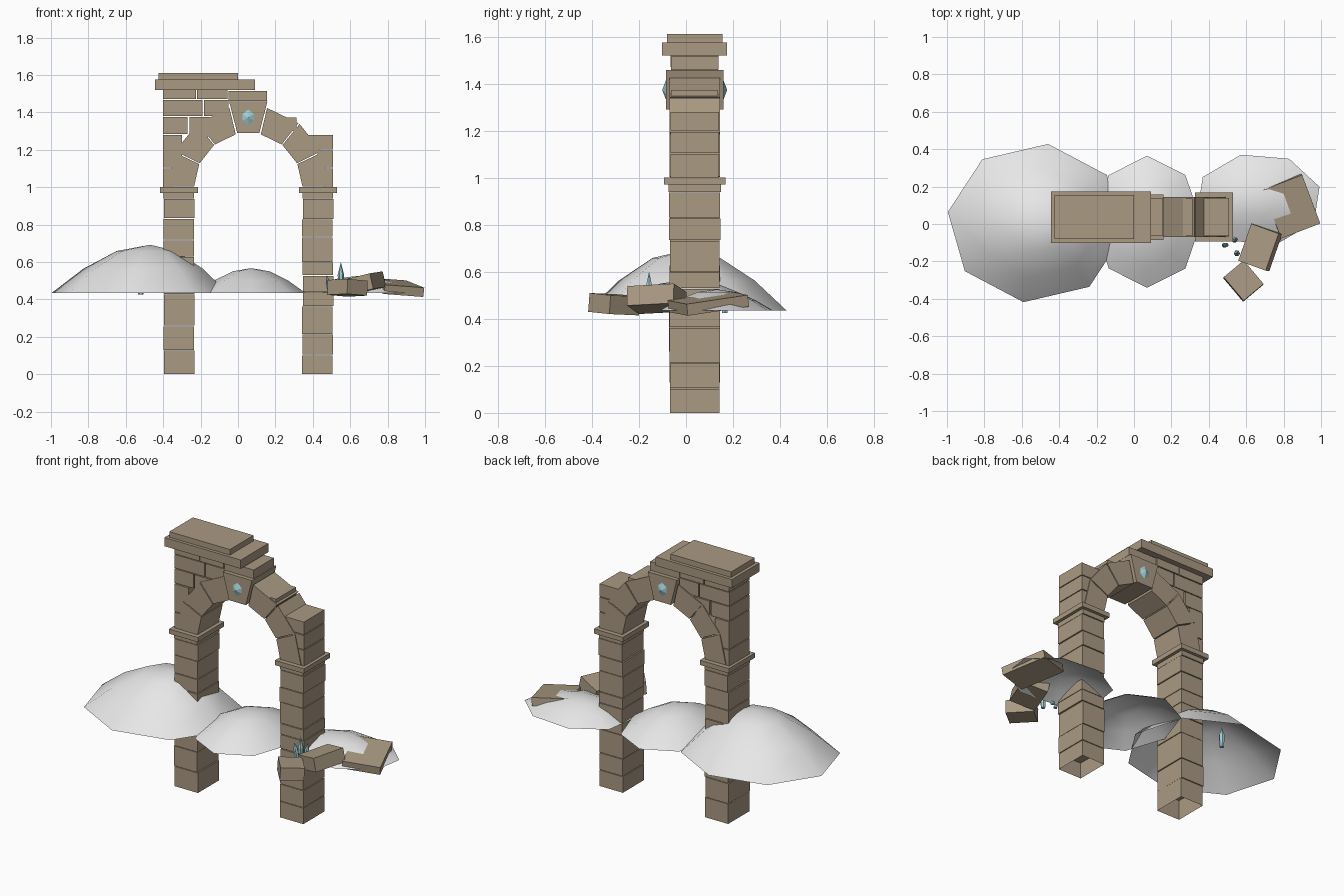
import bpy, bmesh, math, random
from mathutils import Matrix, Euler, Vector

random.seed(4)
cube = bpy.data.objects.get("Cube")
if cube:
    bpy.data.objects.remove(cube)


def material(name, rgb):
    m = bpy.data.materials.new(name)
    m.use_nodes = True
    m.diffuse_color = (*rgb, 1)
    m.node_tree.nodes["Principled BSDF"].inputs["Base Color"].default_value = (*rgb, 1)
    return m


STONE = material("sandstone", (0.40, 0.32, 0.225))
SAND = material("pale sand", (0.80, 0.80, 0.80))
CRYSTAL = material("ice blue crystal", (0.36, 0.62, 0.68))

YC = 0.037         # middle of the wall thickness
HALF = 0.107       # half the wall thickness
CX, SPRING = 0.055, 1.0   # arch centre
R_IN, R_OUT = 0.29, 0.435


def finish(bm, name, mat, smooth=False):
    bmesh.ops.recalc_face_normals(bm, faces=bm.faces)
    me = bpy.data.meshes.new(name)
    bm.to_mesh(me)
    bm.free()
    me.materials.append(mat)
    for p in me.polygons:
        p.use_smooth = smooth
    ob = bpy.data.objects.new(name, me)
    bpy.context.collection.objects.link(ob)
    return ob


def prism(bm, outline, half):
    """Extrude an x-z outline through the wall thickness."""
    front = [bm.verts.new((x, YC - half, z)) for x, z in outline]
    back = [bm.verts.new((x, YC + half, z)) for x, z in outline]
    n = len(outline)
    bm.faces.new(front)
    bm.faces.new(back[::-1])
    return [bm.faces.new((front[i], back[i], back[(i + 1) % n], front[(i + 1) % n]))
            for i in range(n)]


def block(bm, x0, x1, z0, z1, half=HALF):
    return prism(bm, [(x0, z0), (x1, z0), (x1, z1), (x0, z1)], half)


# Pillars of stacked blocks, each with a stepped capital
def pillar(name, x0, x1, joints):
    bm = bmesh.new()
    for i, (a, b) in enumerate(zip(joints, joints[1:])):
        j = random.uniform(-0.004, 0.004)
        sides = block(bm, x0 + j, x1 + j, a, b - 0.004, HALF + random.uniform(-0.002, 0.002))
        if i == 0:
            bmesh.ops.delete(bm, geom=[sides[0]], context='FACES_ONLY')
    block(bm, x0, x1, joints[-1], 0.97, HALF + 0.004)
    block(bm, x0 - 0.02, x1 + 0.02, 0.97, SPRING, 0.131)
    finish(bm, name, STONE)


pillar("left_pillar", 0.345, 0.508, [0, 0.105, 0.215, 0.365, 0.44, 0.53, 0.60, 0.735, 0.83, 0.94])
pillar("right_pillar", -0.398, -0.235, [0, 0.13, 0.26, 0.43, 0.54, 0.63, 0.72, 0.835, 0.94])

# Ring of wedge stones with a taller keystone
def polar(r, a):
    return CX + r * math.cos(a), SPRING + r * math.sin(a)


bm = bmesh.new()
for i in (0, 1, 2, 4, 5, 6):
    a, b = (math.pi * k / 7 for k in (i + 0.02, i + 0.98))
    prism(bm, [polar(R_IN, a), polar(R_OUT, a), polar(R_OUT, b), polar(R_IN, b)], HALF)
finish(bm, "arch_stones", STONE)

bm = bmesh.new()
prism(bm, [(CX - 0.059, 1.29), (CX + 0.059, 1.29), (CX + 0.102, 1.457), (CX - 0.102, 1.457)], 0.122)
finish(bm, "keystone", STONE)

# Wall blocks around the arch: x0, x1, z0, z1
WALL = [(-0.40, -0.355, 1.0, 1.10), (-0.40, -0.30, 1.105, 1.28),
        (-0.40, -0.27, 1.285, 1.375), (-0.26, -0.15, 1.27, 1.375),
        (-0.40, -0.19, 1.38, 1.465), (-0.183, -0.05, 1.38, 1.465),
        (-0.40, -0.225, 1.47, 1.52), (-0.22, -0.055, 1.47, 1.52), (-0.05, 0.155, 1.46, 1.515),
        (0.46, 0.508, 1.0, 1.10), (0.425, 0.508, 1.105, 1.195),
        (0.36, 0.508, 1.20, 1.28), (0.25, 0.312, 1.30, 1.372)]
bm = bmesh.new()
for x0, x1, z0, z1 in WALL:
    block(bm, x0, x1, z0, z1, HALF - random.uniform(0.003, 0.008))
finish(bm, "wall_blocks", STONE)

# Broken cornice
bm = bmesh.new()
block(bm, -0.445, 0.09, 1.52, 1.575, 0.138)
block(bm, -0.425, 0.0, 1.575, 1.61, 0.118)
finish(bm, "cornice", STONE)

# Fallen stones: name, size, centre, tilt in degrees
for name, size, loc, tilt in (
        ("fallen_cube", (0.14, 0.165, 0.08), (0.585, -0.305, 0.462), (-2, 4, 40)),
        ("fallen_block", (0.16, 0.21, 0.085), (0.675, -0.125, 0.485), (3, -13, -20)),
        ("fallen_slab", (0.225, 0.28, 0.05), (0.84, 0.095, 0.465), (8, 4, 21))):
    bm = bmesh.new()
    bmesh.ops.create_cube(bm, size=1)
    rot = Euler([math.radians(t) for t in tilt]).to_matrix().to_4x4()
    bm.transform(Matrix.Translation(loc) @ rot @ Matrix.Diagonal((*size, 1)))
    finish(bm, name, STONE)


# Sand dunes: open eight-sided mounds
def dune(name, cx, cy, rx, ry, height, turn, apex):
    bm = bmesh.new()
    base, rings = 0.435, []
    for r, h in ((1, 0), (0.68, 0.5), (0.34, 0.87)):
        ox, oy = cx + (apex[0] - cx) * (1 - r), cy + (apex[1] - cy) * (1 - r)
        ring = []
        for k in range(8):
            a = math.radians(turn + 45 * k)
            ring.append(bm.verts.new((ox + r * rx * math.cos(a), oy + r * ry * math.sin(a),
                                      base + height * h)))
        rings.append(ring)
    top = bm.verts.new((*apex, base + height))
    for k in range(8):
        n = (k + 1) % 8
        for lo, hi in zip(rings, rings[1:]):
            bm.faces.new((lo[k], lo[n], hi[n], hi[k]))
        bm.faces.new((rings[-1][k], rings[-1][n], top))
    finish(bm, name, SAND, True)


dune("large_dune", -0.525, 0.005, 0.475, 0.427, 0.257, -8, (-0.47, 0.0))
dune("middle_dune", 0.07, 0.012, 0.29, 0.353, 0.132, 0, (0.07, 0.01))
dune("small_dune", 0.665, 0.13, 0.34, 0.25, 0.09, 16, (0.64, 0.13))


# Pointed crystals
def crystal(name, x, y, z, r, h, lean=(0, 0)):
    bm = bmesh.new()
    rings = [[bm.verts.new((r * s * math.cos(k * math.tau / 6), r * s * math.sin(k * math.tau / 6), t * h))
              for k in range(6)] for s, t in ((0.8, 0), (1, 0.6))]
    tip = bm.verts.new((0, 0, h))
    bm.faces.new(rings[0][::-1])
    for k in range(6):
        n = (k + 1) % 6
        bm.faces.new((rings[0][k], rings[0][n], rings[1][n], rings[1][k]))
        bm.faces.new((rings[1][k], rings[1][n], tip))
    rot = Euler((math.radians(lean[0]), math.radians(lean[1]), 0)).to_matrix().to_4x4()
    bm.transform(Matrix.Translation((x, y, z)) @ rot)
    finish(bm, name, CRYSTAL)


crystal("tall_crystal", 0.55, -0.157, 0.43, 0.017, 0.17)
crystal("leaning_crystal", 0.495, -0.113, 0.43, 0.014, 0.10, (0, -12))
crystal("short_crystal", 0.535, -0.09, 0.43, 0.014, 0.10, (-6, 6))
crystal("buried_crystal", -0.52, 0.165, 0.425, 0.017, 0.13)

# Diamond gems set in both faces of the keystone
for name, side in (("front_gem", -1), ("back_gem", 1)):
    bm = bmesh.new()
    y = YC + side * 0.122
    rim = [bm.verts.new((CX + dx, y, 1.373 + dz))
           for dx, dz in ((0, 0.042), (0.03, 0.018), (0.03, -0.018), (0, -0.042), (-0.03, -0.018), (-0.03, 0.018))]
    for out in (0.016, -0.016):
        peak = bm.verts.new((CX, y + out, 1.373))
        for k in range(6):
            bm.faces.new((rim[k], rim[(k + 1) % 6], peak))
    finish(bm, name, CRYSTAL)
